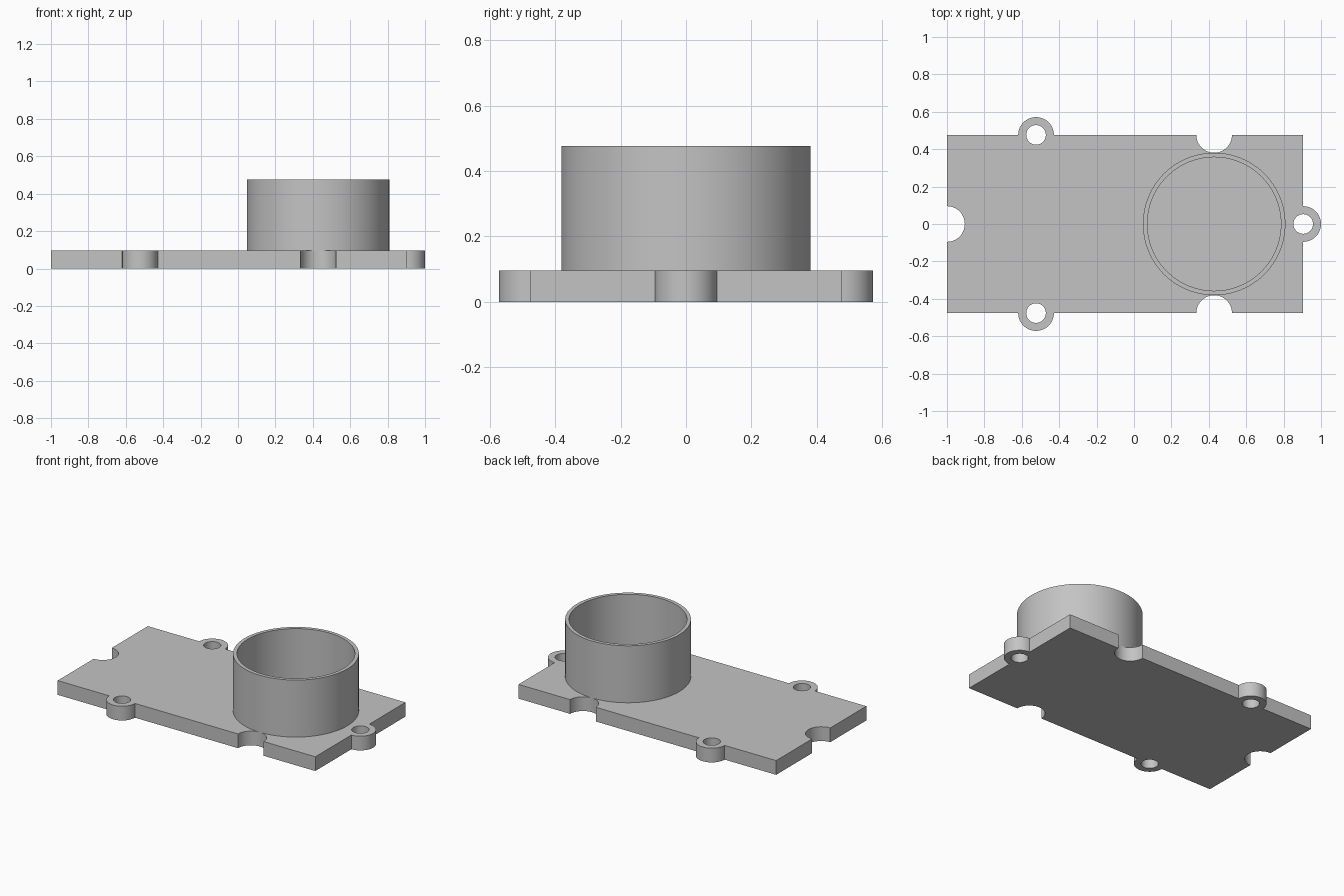
import bpy, bmesh
from math import pi, cos, sin, radians

cube = bpy.data.objects.get("Cube")
if cube:
    bpy.data.objects.remove(cube, do_unlink=True)

U = 2 / 42                      # one module step
THICK = 2 * U                   # plate thickness
HALF = 10 * U                   # half plate width
LEFT, RIGHT = -1, 19 * U        # plate ends
LUG_X, NOTCH_X = -11 * U, 9 * U
R, HOLE_R = 2 * U, 1.1 * U
TUBE_R, BORE_R, TOP = 8 * U, 7.5 * U, 10 * U

grey = bpy.data.materials.new("plain grey")
grey.use_nodes = True
colour = (0.55, 0.55, 0.55, 1)
grey.diffuse_color = colour
grey.node_tree.nodes["Principled BSDF"].inputs["Base Color"].default_value = colour


def arc(x, y, r, start, end, steps=32):
    angles = [start + (end - start) * i / steps for i in range(steps + 1)]
    return [(x + r * cos(a), y + r * sin(a)) for a in angles]


def circle(x, y, r, steps):
    return arc(x, y, r, 0, 2 * pi, steps)[:-1]


def extruded(name, loops, bottom, height):
    """Fill closed outlines, inner ones as holes, and extrude upward."""
    bm = bmesh.new()
    edges = []
    for loop in loops:
        verts = [bm.verts.new((x, y, bottom)) for x, y in loop]
        edges += [bm.edges.new((v, verts[i - 1])) for i, v in enumerate(verts)]
    bmesh.ops.triangle_fill(bm, edges=edges, use_beauty=True, use_dissolve=False)
    result = bmesh.ops.extrude_face_region(bm, geom=bm.faces[:], use_keep_orig=True)
    raised = [v for v in result["geom"] if isinstance(v, bmesh.types.BMVert)]
    bmesh.ops.translate(bm, verts=raised, vec=(0, 0, height))
    bmesh.ops.recalc_face_normals(bm, faces=bm.faces[:])
    mesh = bpy.data.meshes.new(name)
    bm.to_mesh(mesh)
    bm.free()
    mesh.materials.append(grey)
    obj = bpy.data.objects.new(name, mesh)
    bpy.context.collection.objects.link(obj)
    bpy.ops.object.select_all(action="DESELECT")
    obj.select_set(True)
    bpy.context.view_layer.objects.active = obj
    bpy.ops.object.shade_smooth_by_angle(angle=radians(30))
    return obj


# Plate outline: front edge, right lug, mirrored back edge, left notch
front = [(LEFT, -HALF)]
front += arc(LUG_X, -HALF, R, pi, 2 * pi)
front += arc(NOTCH_X, -HALF, R, pi, 0)
front += [(RIGHT, -HALF)]
back = [(x, -y) for x, y in reversed(front)]
outline = front + arc(RIGHT, 0, R, -pi / 2, pi / 2)
outline += back + arc(LEFT, 0, R, pi / 2, -pi / 2)

# Screw holes in the three lugs
holes = [circle(x, y, HOLE_R, 48)
         for x, y in ((LUG_X, -HALF), (LUG_X, HALF), (RIGHT, 0))]
extruded("base_plate", [outline] + holes, 0, THICK)

# Open round tube standing on the plate
extruded("round_tube", [circle(NOTCH_X, 0, TUBE_R, 96),
                        circle(NOTCH_X, 0, BORE_R, 96)], THICK, TOP - THICK)
